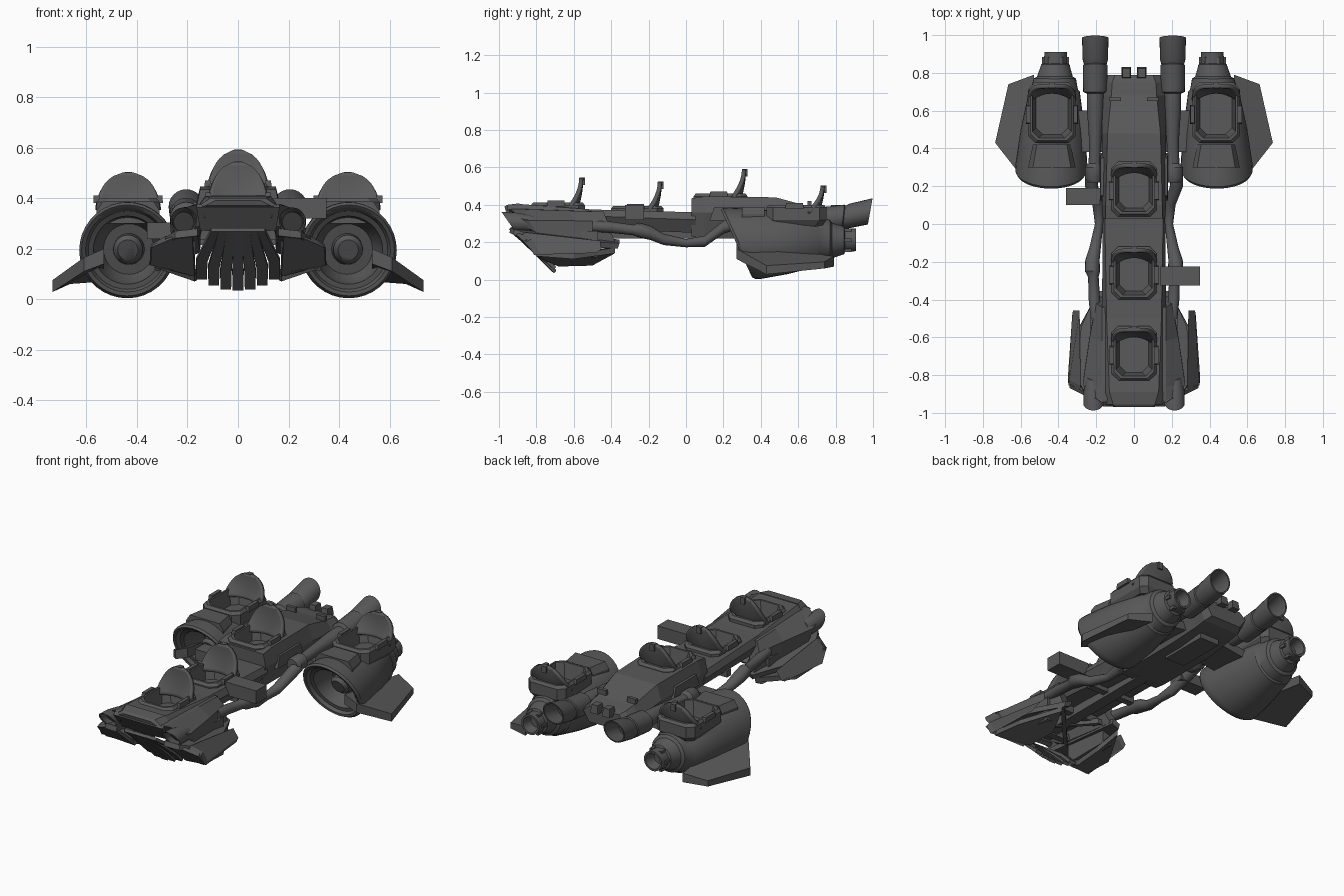
import bpy, bmesh, math
from mathutils import Vector

cube = bpy.data.objects.get("Cube")
if cube:
    bpy.data.objects.remove(cube)

grey = bpy.data.materials.new("dark_grey")
grey.use_nodes = True
grey.diffuse_color = (0.1, 0.1, 0.1, 1)
grey.node_tree.nodes["Principled BSDF"].inputs["Base Color"].default_value = (0.1, 0.1, 0.1, 1)


def mesh(name, verts, faces, smooth=False):
    bm = bmesh.new()
    vs = [bm.verts.new(v) for v in verts]
    for f in faces:
        bm.faces.new([vs[i] for i in f])
    bmesh.ops.recalc_face_normals(bm, faces=bm.faces)
    me = bpy.data.meshes.new(name)
    bm.to_mesh(me)
    bm.free()
    me.materials.append(grey)
    ob = bpy.data.objects.new(name, me)
    bpy.context.collection.objects.link(ob)
    bpy.ops.object.select_all(action='DESELECT')
    ob.select_set(True)
    bpy.context.view_layer.objects.active = ob
    if smooth:
        bpy.ops.object.shade_smooth_by_angle(angle=math.radians(35))
    return ob


def loft(name, rings, smooth=False):
    n = len(rings[0])
    verts = [p for r in rings for p in r]
    faces = [(i * n + j, i * n + (j + 1) % n, (i + 1) * n + (j + 1) % n, (i + 1) * n + j)
             for i in range(len(rings) - 1) for j in range(n)]
    faces += [tuple(range(n)), tuple(range(len(verts) - n, len(verts)))]
    return mesh(name, verts, faces, smooth)


def plate(name, pts, thick=0.015):
    p = [Vector(v) for v in pts]
    d = (p[1] - p[0]).cross(p[2] - p[0]).normalized() * thick / 2
    return loft(name, [[v - d for v in p], [v + d for v in p]])


def box(name, c, size, taper=1.0):
    x, y, z = (s / 2 for s in size)
    quad = ((-1, -1), (1, -1), (1, 1), (-1, 1))
    return loft(name, [[(c[0] + a * x * k, c[1] + b * y * k, c[2] + h) for a, b in quad]
                       for k, h in ((1, -z), (taper, z))])


def tube(name, stations, tilt=lambda y: 0, n=24):
    # stations: x, y, z, radius; tilt shears each ring along its axis
    rings = []
    for x, y, z, r in stations:
        ring = []
        for i in range(n):
            a = 2 * math.pi * i / n
            h = r * math.sin(a)
            ring.append((x + r * math.cos(a), y - tilt(y) * h, z + h))
        rings.append(ring)
    return loft(name, rings, True)


def hull(name, stations):
    # stations: y, top half width, waist half width, bottom half width, top z, waist z, bottom z
    return loft(name, [[(-t, y, zt), (t, y, zt), (w, y, zw), (b, y, zb), (-b, y, zb), (-w, y, zw)]
                       for y, t, w, b, zt, zw, zb in stations])


def oct_ring(cx, cy, w, l, z, c=0.035):
    pts = [(w, c - l), (w, l - c), (w - c, l), (c - w, l), (-w, l - c), (-w, c - l), (c - w, -l), (w - c, -l)]
    return [(cx + x, cy + y, z) for x, y in pts]


def shield(name, cx, yb, z0, width, height):
    # Curved upright back, wide and swept forward at its base
    nu, nv, verts = 16, 10, []
    for j in range(nv + 1):
        v = j / nv * 0.985
        for i in range(nu + 1):
            u = 2 * i / nu - 1
            verts.append((cx + u * width * math.sqrt(1 - v * v),
                          yb - (1 - v) ** 2 * (0.03 + 0.05 * u * u), z0 + height * v))
    m = nu + 1
    faces = [(j * m + i, j * m + i + 1, (j + 1) * m + i + 1, (j + 1) * m + i)
             for j in range(nv) for i in range(nu)]
    ob = mesh(name, verts, faces, True)
    mod = ob.modifiers.new("thickness", 'SOLIDIFY')
    mod.thickness = 0.022
    mod.offset = 0
    box(name + "_clip", (cx, yb + 0.005, z0 + height - 0.02), (0.03, 0.03, 0.04))


def cockpit(name, body, cx, cy, w, l, z, peak, skirt):
    # Open well cut into the body, lined by a raised tub
    cutter = loft("cutter", [oct_ring(cx, cy, w - 0.025, l - 0.025, h) for h in (z - 0.115, z + 0.1)])
    mod = body.modifiers.new("well", 'BOOLEAN')
    mod.operation = 'DIFFERENCE'
    mod.object = cutter
    bpy.context.view_layer.objects.active = body
    bpy.ops.object.modifier_apply(modifier=mod.name)
    bpy.data.objects.remove(cutter)
    loft(name + "_tub", [oct_ring(cx, cy, w - .02, l - .02, z - 0.11),
                         oct_ring(cx, cy, w, l, z - skirt), oct_ring(cx, cy, w, l, z - 0.015),
                         oct_ring(cx, cy, w - 0.012, l - 0.012, z), oct_ring(cx, cy, w - 0.022, l - 0.025, z),
                         oct_ring(cx, cy, w - 0.04, l - 0.045, z - 0.09)])
    for s in (-1, 1):
        box(name + "_side_grip", (cx + s * w, cy - 0.01, z - 0.005), (0.025, 0.1, 0.03), 0.9)
    shield(name + "_back_shield", cx, cy + l - 0.02, z - 0.04, w, peak - z + 0.04)


# Central body
rear = hull("rear_body", [(0.03, .15, .165, .13, .435, .36, .23), (0.1, .15, .17, .13, .445, .36, .22),
                          (0.48, .14, .17, .13, .44, .35, .22), (0.68, .12, .165, .12, .385, .33, .24),
                          (0.75, .115, .16, .12, .375, .33, .25), (0.79, .10, .14, .10, .365, .33, .27)])
front = hull("front_body", [(-0.9, .13, .165, .14, .405, .36, .31),
                            (-0.5, .145, .17, .14, .375, .34, .275), (0.05, .155, .165, .12, .36, .32, .25)])
cockpit("rear_cockpit", rear, 0, 0.185, .12, .145, .46, .592, .04)
cockpit("middle_cockpit", front, 0, -0.26, .118, .14, .395, .525, .05)
cockpit("front_cockpit", front, 0, -0.685, .118, .145, .412, .545, .05)

# Nose cap with undercut plate, and fanned skirt blades
plate("nose_plate", [(-.165, -.955, .37), (.165, -.955, .37), (.15, -.89, .28), (0, -.88, .265),
                     (-.15, -.89, .28)], 0.025)
loft("nose_cap", [[(-.13, -.89, .408), (.13, -.89, .408), (.17, -.89, .355), (-.17, -.89, .355)],
                  [(-.11, -.955, .4), (.11, -.955, .4), (.16, -.955, .365), (-.16, -.955, .365)],
                  [(-.09, -.97, .39), (.09, -.97, .39), (.13, -.965, .37), (-.13, -.965, .37)]])
for i in range(-3, 4):
    a, b, low = i * 0.03, i * 0.048, 0.04 + 0.005 * i * i
    plate("skirt_blade", [(a - .016, -.94, .275), (a + .016, -.94, .275), (b + .023, -.77, low + .07),
                          (b + .021, -.70, low), (b - .021, -.70, low), (b - .023, -.77, low + .07)], 0.018)

# Underside frame
box("keel_beam", (0, -0.1, 0.245), (0.07, 1.2, 0.05))
for y in (-0.75, -0.5, -0.2):
    box("cross_beam", (0, y, 0.255), (0.3, 0.04, 0.04))
for s in (-1, 1):
    plate("diagonal_brace", [(s * .15, -.75, .23), (s * .12, -.75, .23), (-s * .15, -.45, .23),
                             (-s * .12, -.45, .23)], 0.03)
box("belly_hatch", (0, 0.5, 0.225), (0.13, 0.3, 0.04))

# Side gun boxes
box("left_gun_box", (0.245, -0.275, 0.36), (0.21, 0.1, 0.08))
box("right_gun_box", (-0.27, 0.145, 0.27), (0.18, 0.09, 0.065))

engine = [(.34, .04), (.36, .058), (.44, .062), (.44, .1), (.37, .125), (.305, .135), (.30, .155),
          (.275, .165), (.27, .18), (.285, .19), (.32, .19), (.5, .17), (.70, .135), (.71, .125), (.77, .112),
          (.78, .095), (.82, .082), (.845, .075), (.85, .062), (.91, .06), (.91, .048), (.85, .035)]


def pod_tilt(y):
    return 0.46 * min(1, max(0, (0.78 - y) / 0.48))


for s, side in ((1, "left"), (-1, "right")):
    # Engine pod, its cockpit, vent, nozzle clamps and fin
    pod = tube(side + "_engine_pod", [(s * (.45 - .04 * y), y, .185 + .03 * y, r) for y, r in engine],
               pod_tilt, 36)
    cockpit(side + "_pod_cockpit", pod, s * .435, .59, .125, .16, .4, .503, .08)
    loft(side + "_pod_vent", [[(s * (.435 + a), y, z) for a, y in ((-w, .3), (w, .3), (w * .8, .42), (-w * .8, .42))]
                              for w, z in ((.125, .30), (.125, .35), (.1, .388))])
    for i in range(6):
        a = math.pi * i / 3
        box(side + "_nozzle_clamp", (s * .415 + .062 * math.cos(a), .86, .21 + .062 * math.sin(a)),
            (.018, .05, .018))
    fin = ((.53, .79, .125, .07), (.665, .74, .095, .06), (.735, .43, .075, .028), (.61, .27, .165, .11),
           (.53, .27, .20, .14))
    loft(side + "_pod_fin", [[(s * f[0], f[1], f[k]) for f in fin] for k in (2, 3)])
    plate(side + "_pod_strut", [(s * .1, .38, .28), (s * .32, .38, .25), (s * .32, .6, .25), (s * .1, .6, .28)], .05)

    # Long exhaust with hollow upswept nozzle
    tube(side + "_exhaust", [(s * x, y, z, r) for x, y, z, r in (
        (.21, .22, .31, .035), (.215, .24, .31, .045), (.215, .30, .31, .045), (.21, .32, .31, .03),
        (.205, .45, .315, .033), (.205, .62, .32, .045), (.205, .69, .32, .045), (.205, .7, .32, .064),
        (.205, .84, .335, .066), (.205, .845, .335, .06), (.205, .87, .34, .067), (.205, .985, .365, .07),
        (.205, .985, .365, .062), (.205, .87, .34, .05))], lambda y: -.18 * min(1, max(0, (y - .7) * 4)))
    # Lower feed pipe
    tube(side + "_feed_pipe", [(s * x, y, z, r) for x, y, z, r in (
        (.23, .30, .31, .03), (.225, .2, .28, .035), (.19, .1, .205, .03), (.185, 0, .195, .022),
        (.205, -.12, .215, .03), (.22, -.19, .25, .038), (.22, -.25, .265, .04),
        (.215, -.28, .265, .028), (.21, -.4, .28, .03), (.2, -.5, .285, .03))], n=16)

    # Slanted hollow headlight under a broad tapering fairing
    tube(side + "_headlight", [(s * .215, y, z, r) for y, z, r in (
        (-.9, .305, .04), (-.945, .31, .046), (-.95, .31, .053), (-.88, .308, .052), (-.8, .305, .04))],
        lambda y: .7)
    loft(side + "_fairing", [[(s * .13, y, zt), (s * .17, y, zt - .002), (s * w, y + .02, zm),
                              (s * (w - .005), y + .06, zb), (s * .15, y + .06, zb), (s * .13, y, zt - .05)]
                             for y, w, zt, zm, zb in ((-.945, .2, .375, .365, .32), (-.93, .255, .378, .335, .29),
                                                      (-.86, .27, .378, .315, .25), (-.62, .235, .37, .315, .22),
                                                      (-.44, .2, .365, .31, .2))])
    # Stacked side wing blades behind a swept front plate
    plate(side + "_wing_front", [(s * .18, -.92, .25), (s * .26, -.90, .245), (s * .34, -.86, .21),
                                 (s * .345, -.80, .14), (s * .17, -.74, .095)], 0.02)
    plate(side + "_upper_wing", [(s * .16, -.94, .265), (s * .25, -.92, .255), (s * .30, -.82, .22),
                                 (s * .28, -.55, .19), (s * .195, -.36, .18), (s * .15, -.36, .2)], 0.03)
    plate(side + "_outer_blade", [(s * .285, -.87, .245), (s * .345, -.84, .21), (s * .348, -.80, .14),
                                  (s * .325, -.47, .15), (s * .29, -.47, .2)], 0.03)
    plate(side + "_lower_wing", [(s * .17, -.76, .12), (s * .33, -.80, .14), (s * .32, -.60, .125),
                                 (s * .20, -.38, .155), (s * .16, -.50, .09), (s * .17, -.68, .085)], 0.03)
    box(side + "_wing_bracket", (s * .2, -.62, .19), (.06, .3, .14))

    # Tail fittings
    box(side + "_tail_peg", (s * .04, .80, .375), (.05, .06, .05), .8)
    box(side + "_tail_handle", (s * .1, .66, .405), (.06, .02, .03))
    box(side + "_rear_side_panel", (s * .165, .25, .35), (.03, .25, .07), .8)
